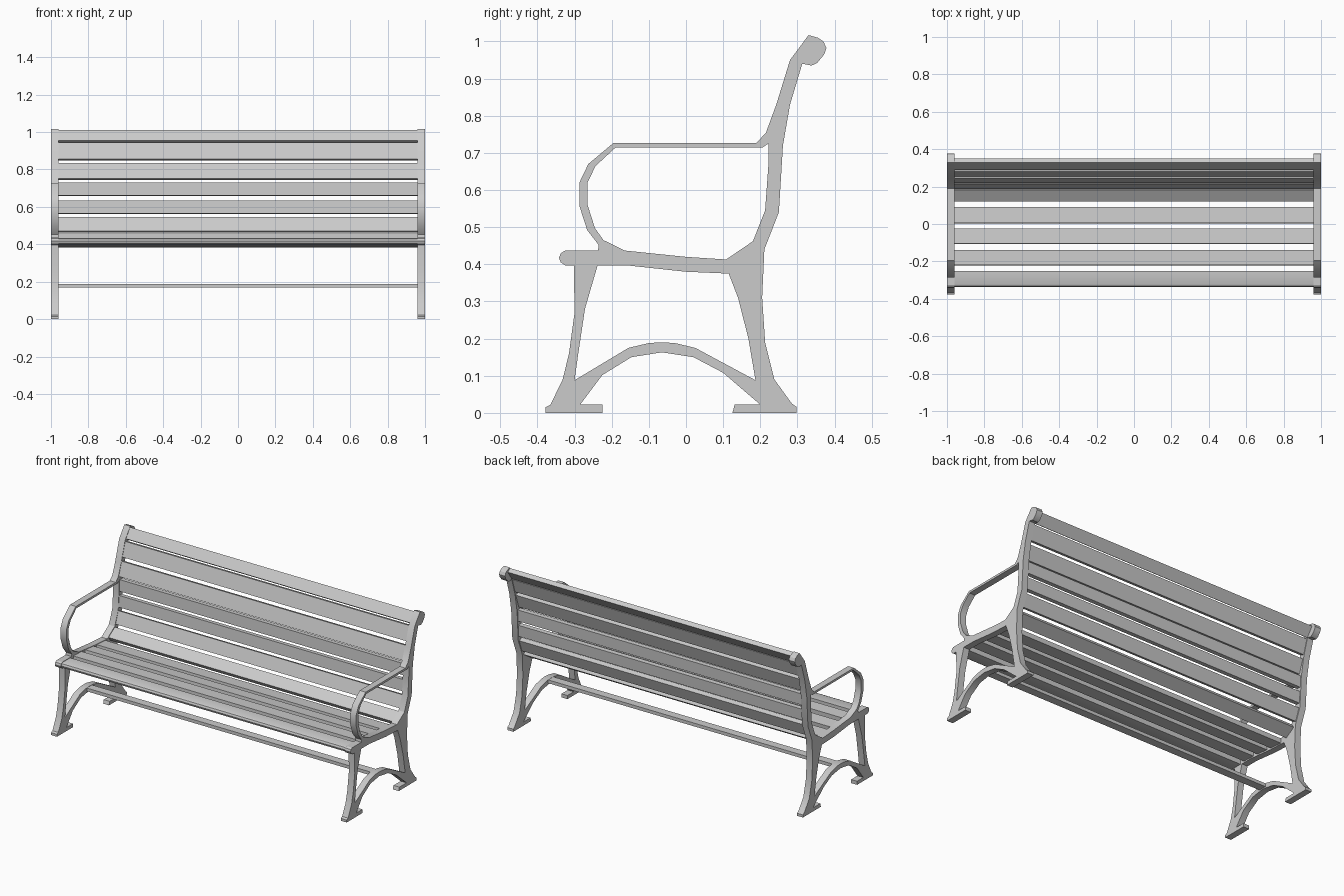
import bpy, bmesh, math
from mathutils import Matrix, Vector

if "Cube" in bpy.data.objects:
    bpy.data.objects.remove(bpy.data.objects["Cube"])

INNER = 0.96   # inner face of the end frames
THICK = 0.028  # slat thickness


def finish(ob):
    bpy.ops.object.select_all(action='DESELECT')
    ob.select_set(True)
    bpy.context.view_layer.objects.active = ob
    bpy.ops.object.shade_smooth_by_angle(angle=math.radians(30))


def prism(name, pts, half=INNER):
    """Extrude a (y, z) section along x."""
    bm = bmesh.new()
    face = bm.faces.new([bm.verts.new((-half, y, z)) for y, z in pts])
    ext = bmesh.ops.extrude_face_region(bm, geom=[face])
    bmesh.ops.translate(bm, vec=(2 * half, 0, 0),
                        verts=[v for v in ext['geom'] if isinstance(v, bmesh.types.BMVert)])
    bmesh.ops.recalc_face_normals(bm, faces=bm.faces)
    me = bpy.data.meshes.new(name)
    bm.to_mesh(me)
    bm.free()
    ob = bpy.data.objects.new(name, me)
    bpy.context.collection.objects.link(ob)
    finish(ob)


def slat(name, a, b):
    """Flat board whose visible face runs from a to b, thickness behind/below it."""
    a, b = Vector(a), Vector(b)
    d = (b - a).normalized()
    n = Vector((d.y, -d.x)) * THICK
    prism(name, [a, b, b + n, a + n])


# End frame outline and openings as (y, z)
outline = [
    (.33, 1.017), (.355, 1.01), (.37, 1.0), (.378, .982), (.372, .965), (.353, .942),
    (.338, .935), (.313, .94), (.28, .83), (.261, .72), (.25, .54), (.211, .44),
    (.205, .31), (.213, .19), (.238, .09), (.285, .025), (.298, .016), (.298, 0),
    (.125, 0), (.131, .022), (.2, .022), (.10, .108), (.02, .15), (-.065, .163),
    (-.147, .15), (-.225, .102), (-.285, .022), (-.225, .022), (-.225, 0), (-.378, 0),
    (-.378, .015), (-.365, .022), (-.332, .09), (-.315, .16), (-.30, .27), (-.302, .397),
    (-.325, .397), (-.337, .405), (-.342, .417), (-.337, .43), (-.325, .437),
    (-.237, .437), (-.235, .452), (-.266, .492), (-.287, .557), (-.287, .62),
    (-.263, .67), (-.195, .727), (.19, .727), (.215, .754), (.243, .83), (.28, .95)]
arm_opening = [
    (-.19, .714), (.205, .714), (.222, .725), (.222, .67), (.213, .545), (.18, .462),
    (.108, .413), (0, .42), (-.165, .437), (-.222, .465), (-.245, .497),
    (-.265, .56), (-.265, .62), (-.244, .664)]
leg_opening = [
    (-.238, .397), (-.158, .397), (0, .38), (.115, .375), (.14, .31), (.168, .2),
    (.187, .088), (.025, .175), (-.03, .188), (-.065, .19), (-.1, .188), (-.155, .175),
    (-.30, .088), (-.29, .16), (-.272, .28)]

# Cast end frames: filled curve with openings, stood upright on each side
for side, label in ((-1, "left"), (1, "right")):
    cu = bpy.data.curves.new(label + "_end_frame", 'CURVE')
    cu.dimensions = '2D'
    cu.fill_mode = 'BOTH'
    cu.extrude = 0.02
    for loop in (outline, arm_opening, leg_opening):
        sp = cu.splines.new('POLY')
        sp.points.add(len(loop) - 1)
        for p, (y, z) in zip(sp.points, loop):
            p.co = (y, z, 0, 1)
        sp.use_cyclic_u = True
    ob = bpy.data.objects.new(label + "_end_frame", cu)
    bpy.context.collection.objects.link(ob)
    # local x -> world y, local y -> world z, local z -> world x
    ob.matrix_world = Matrix(((0, 0, 1, side * 0.98), (1, 0, 0, 0), (0, 1, 0, 0), (0, 0, 0, 1)))
    bpy.ops.object.select_all(action='DESELECT')
    ob.select_set(True)
    bpy.context.view_layer.objects.active = ob
    bpy.ops.object.convert(target='MESH')
    ob = bpy.context.view_layer.objects.active
    bm = bmesh.new()
    bm.from_mesh(ob.data)
    bmesh.ops.remove_doubles(bm, verts=bm.verts, dist=1e-5)
    bmesh.ops.recalc_face_normals(bm, faces=bm.faces)
    bm.to_mesh(ob.data)
    bm.free()
    finish(ob)

# Rounded front seat slat
prism("front_seat_slat", [
    (-.25, .434), (-.32, .434), (-.331, .429), (-.336, .417), (-.331, .405),
    (-.32, .4), (-.25, .4)])

# Remaining seat slats, the last one tilted up towards the back
seat = [((-.22, .434), (-.14, .431)), ((-.105, .428), (-.025, .42)),
        ((.005, .417), (.09, .411)), ((.12, .417), (.182, .457))]
for i, (a, b) in enumerate(seat):
    slat(f"seat_slat_{i + 1}", a, b)

# Backrest slats following the front edge of the frame
back = [((.188, .472), (.215, .545)), ((.217, .565), (.222, .635)),
        ((.224, .66), (.227, .73)), ((.219, .752), (.247, .835)),
        ((.254, .857), (.281, .943)), ((.289, .956), (.328, 1.012))]
for i, (a, b) in enumerate(back):
    slat(f"back_slat_{i + 1}", a, b)

# Stretcher bar between the arches
prism("stretcher_bar", [(-.09, .168), (-.04, .168), (-.04, .188), (-.09, .188)])
